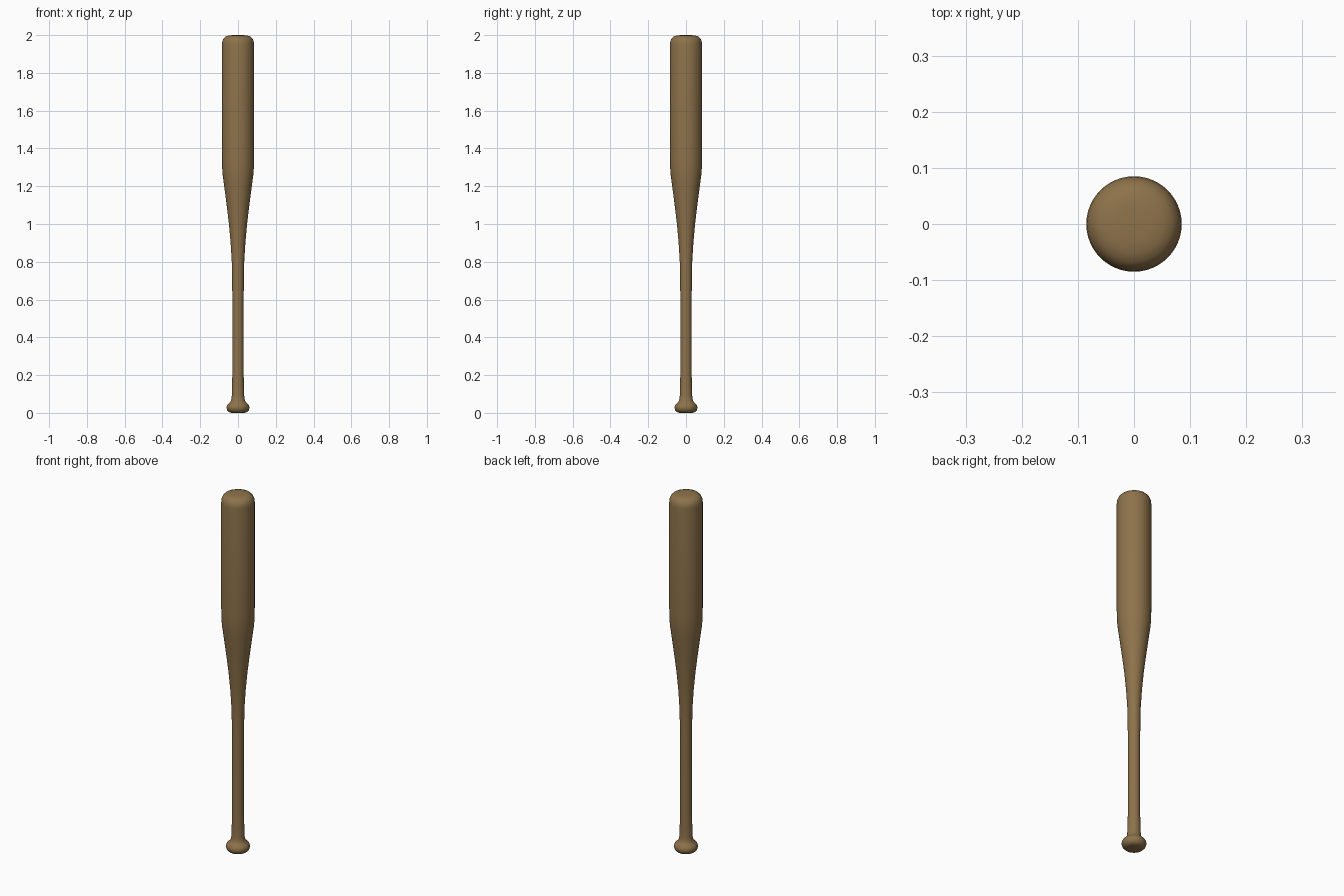
import bpy
import bmesh
import math

cube = bpy.data.objects.get("Cube")
if cube:
    bpy.data.objects.remove(cube, do_unlink=True)

# Wood material
wood = bpy.data.materials.new("brown_wood")
wood.use_nodes = True
colour = (0.27, 0.17, 0.07, 1)
wood.diffuse_color = colour
wood.node_tree.nodes["Principled BSDF"].inputs["Base Color"].default_value = colour

# Half profiles as (radius, height), from the bottom up
knob = [(0, 0), (0.035, 0), (0.048, 0.004), (0.057, 0.014), (0.061, 0.027),
        (0.059, 0.038), (0.052, 0.048), (0.042, 0.057), (0.036, 0.068)]
handle = [(0.033, 0.09), (0.032, 0.14), (0.03, 0.2), (0.03, 0.6), (0.031, 0.7), (0.033, 0.8)]
taper = [(0.039, 0.9), (0.048, 1), (0.06, 1.1), (0.073, 1.2), (0.081, 1.26), (0.084, 1.3)]
barrel = [(0.085, 1.36), (0.085, 1.95)]
cap = [(0.083, 1.967), (0.077, 1.981), (0.067, 1.991), (0.052, 1.997), (0.03, 2), (0, 2)]


def lathe(name, profile, steps=48):
    """Spin a half profile around z into a closed smooth solid."""
    bm = bmesh.new()
    verts = [bm.verts.new((r, 0, z)) for r, z in profile]
    edges = [bm.edges.new(pair) for pair in zip(verts, verts[1:])]
    bmesh.ops.spin(bm, geom=verts + edges, cent=(0, 0, 0), axis=(0, 0, 1),
                   angle=math.tau, steps=steps)
    bmesh.ops.remove_doubles(bm, verts=bm.verts, dist=0.0001)
    bmesh.ops.recalc_face_normals(bm, faces=bm.faces)
    mesh = bpy.data.meshes.new(name)
    bm.to_mesh(mesh)
    bm.free()
    mesh.materials.append(wood)
    obj = bpy.data.objects.new(name, mesh)
    bpy.context.collection.objects.link(obj)
    bpy.context.view_layer.objects.active = obj
    obj.select_set(True)
    bpy.ops.object.shade_smooth_by_angle(angle=math.radians(40))
    obj.select_set(False)
    return obj


# The bat is turned from a single piece
lathe("wooden_bat", knob + handle + taper + barrel + cap)
